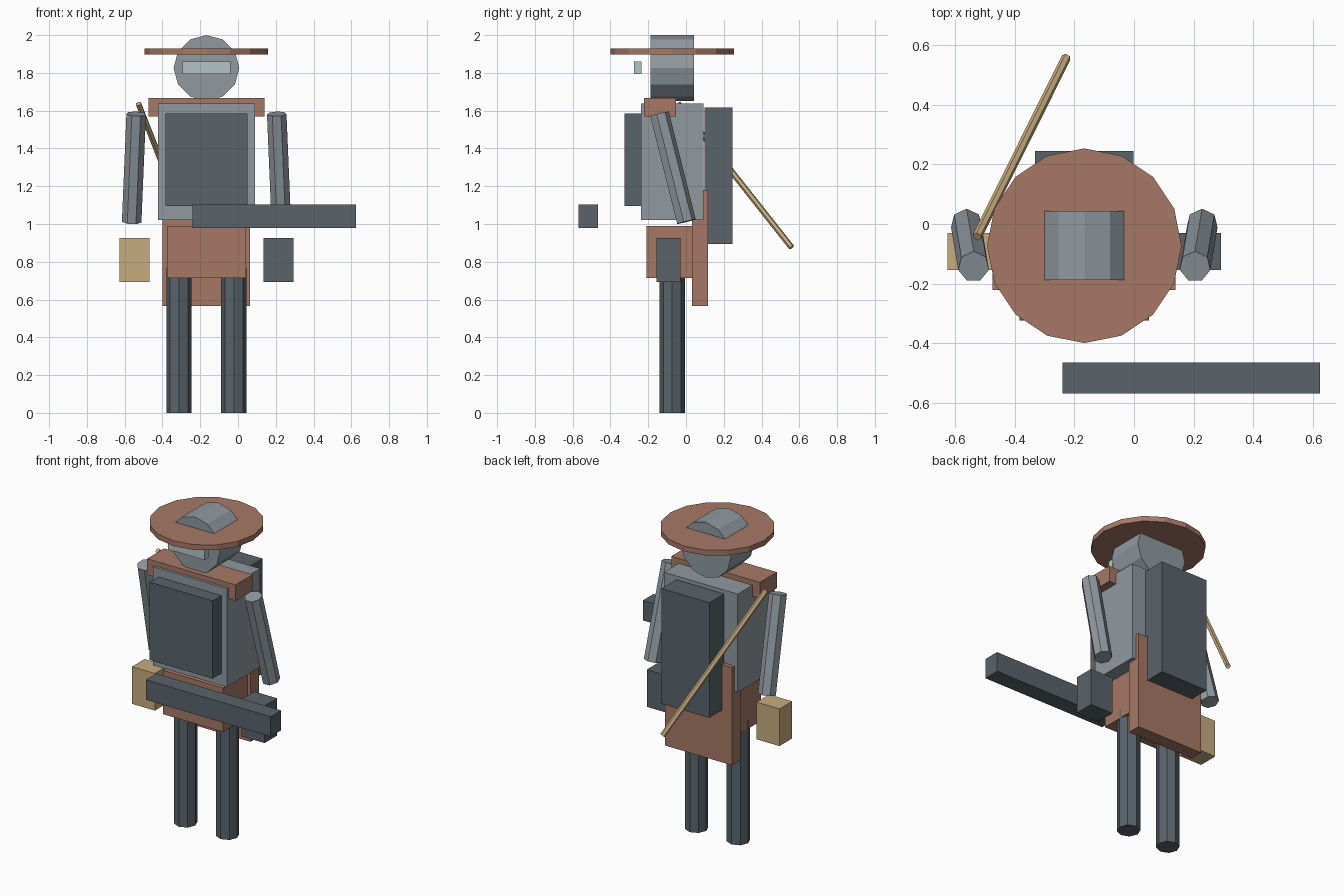
import bpy, math
from mathutils import Vector, Matrix

if "Cube" in bpy.data.objects:
    bpy.data.objects.remove(bpy.data.objects["Cube"])


def material(name, rgb):
    m = bpy.data.materials.new(name)
    m.diffuse_color = (*rgb, 1)
    m.use_nodes = True
    m.node_tree.nodes["Principled BSDF"].inputs["Base Color"].default_value = m.diffuse_color
    return m


STEEL = material("steel", (0.28, 0.32, 0.35))
SLATE = material("slate", (0.10, 0.125, 0.145))
LEATHER = material("leather", (0.38, 0.19, 0.13))
TAN = material("tan", (0.57, 0.41, 0.21))
GLASS = material("glass", (0.46, 0.56, 0.58))
CX, CY = -0.167, -0.073   # body axis


def box(name, x, y, z, mat):
    """Box from (min, max) ranges."""
    bpy.ops.mesh.primitive_cube_add(size=1)
    ob = bpy.context.object
    ob.name = name
    size = [r[1] - r[0] for r in (x, y, z)]
    mid = Vector([(r[0] + r[1]) / 2 for r in (x, y, z)])
    ob.data.transform(Matrix.Translation(mid) @ Matrix.Diagonal((*size, 1)))
    ob.data.materials.append(mat)
    return ob


def rod(name, a, b, radius, sides, mat):
    """Flat-sided cylinder from point a to point b."""
    a, b = Vector(a), Vector(b)
    bpy.ops.mesh.primitive_cylinder_add(vertices=sides, radius=radius, depth=(b - a).length)
    ob = bpy.context.object
    ob.name = name
    turn = Vector((0, 0, 1)).rotation_difference((b - a).normalized())
    ob.data.transform(Matrix.Translation((a + b) / 2) @ turn.to_matrix().to_4x4())
    ob.data.materials.append(mat)
    return ob


# Head, visor and hat brim
rod("head", (CX, -0.188, 1.826), (CX, 0.043, 1.826), 0.174, 12, STEEL)
box("visor", (-0.294, -0.04), (-0.274, -0.236), (1.795, 1.86), GLASS)
rod("hat_brim", (CX, CY, 1.897), (CX, CY, 1.93), 0.327, 16, LEATHER)

# Torso and what it wears
box("torso", (-0.423, 0.089), (-0.238, 0.092), (1.02, 1.637), STEEL)
box("collar", (-0.475, 0.139), (-0.222, -0.053), (1.568, 1.668), LEATHER)
box("chest_plate", (-0.385, 0.051), (-0.325, -0.238), (1.096, 1.584), SLATE)
box("backpack", (-0.333, -0.002), (0.099, 0.245), (0.895, 1.617), SLATE)
box("hip_skirt", (-0.376, 0.042), (-0.208, 0.062), (0.715, 0.99), LEATHER)
box("back_cloth", (-0.4, 0.064), (0.033, 0.117), (0.567, 1.18), LEATHER)

# Paired legs, arms and hip pouches, mirrored about the body axis
for side, s, pouch_mat in (("left", 1, SLATE), ("right", -1, TAN)):
    x = CX + s * 0.145
    rod(side + "_leg", (x, CY, 0), (x, CY, 0.77), 0.067, 8, SLATE)
    rod(side + "_arm", (CX + s * 0.396, 0.0, 1.012), (CX + s * 0.372, -0.143, 1.583),
        0.053, 7, STEEL)
    px = sorted((CX + s * 0.301, CX + s * 0.46))
    box(side + "_pouch", px, (-0.155, -0.03), (0.692, 0.925), pouch_mat)

# Carried bar in front and the slanted staff behind
box("carried_bar", (-0.241, 0.625), (-0.569, -0.465), (0.979, 1.104), SLATE)
rod("staff", (-0.228, 0.559, 0.876), (-0.527, -0.042, 1.637), 0.016, 6, TAN)
